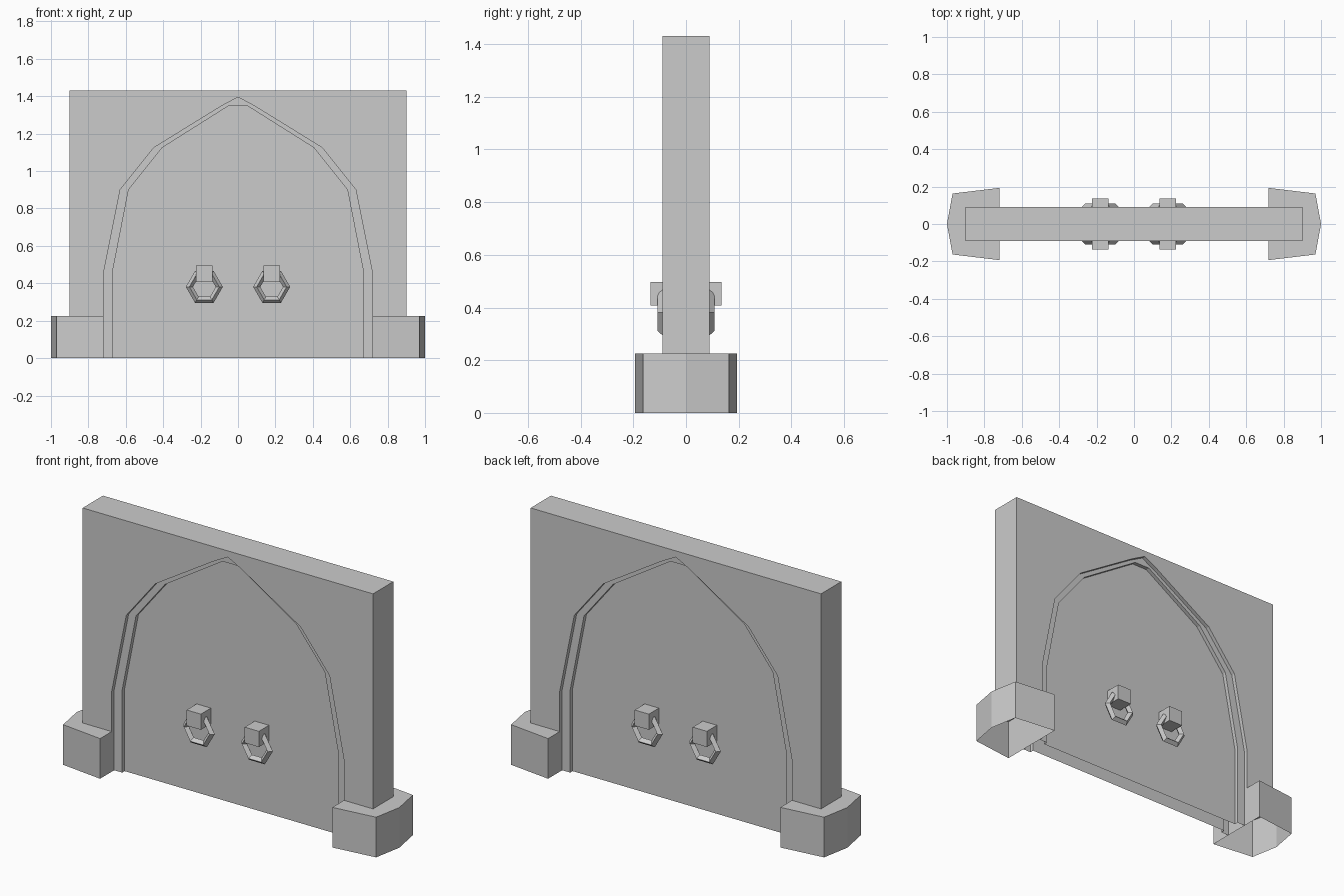
import bpy, bmesh, math

if "Cube" in bpy.data.objects:
    bpy.data.objects.remove(bpy.data.objects["Cube"])

OUTER = [(.72, 0), (.72, .45), (.63, .90), (.45, 1.125), (.085, 1.35)]
INNER = [(.67, 0), (.67, .465), (.585, .90), (.405, 1.125), (.048, 1.35)]
WALL_Y, RIM_Y, DOOR_Y = -.09, -.068, -.046


def flip(points):
    return [(-x, z) for x, z in reversed(points)]


def finish(name, bm, mirror):
    bmesh.ops.remove_doubles(bm, verts=bm.verts, dist=1e-5)
    bmesh.ops.recalc_face_normals(bm, faces=bm.faces)
    mesh = bpy.data.meshes.new(name)
    bm.to_mesh(mesh)
    bm.free()
    ob = bpy.data.objects.new(name, mesh)
    bpy.context.collection.objects.link(ob)
    add_mirror(ob, mirror)
    return ob


def add_mirror(ob, axes):
    m = ob.modifiers.new("mirror", 'MIRROR')
    m.use_axis = ['X' in axes, 'Y' in axes, False]


def face(bm, coords):
    bm.faces.new([bm.verts.new(c) for c in coords])


def strip(bm, a, ya, b, yb):
    for i in range(len(a) - 1):
        face(bm, [(a[i][0], ya, a[i][1]), (a[i+1][0], ya, a[i+1][1]),
                  (b[i+1][0], yb, b[i+1][1]), (b[i][0], yb, b[i][1])])


# Wall with stepped pointed-arch recess, front half mirrored to the back
outer = OUTER + [(0, 1.395)] + flip(OUTER)
inner = INNER + [(0, 1.35)] + flip(INNER)
bm = bmesh.new()
edge = [(.72, .225), (.9, .225), (.9, 1.43), (-.9, 1.43), (-.9, .225), (-.72, .225)]
face(bm, [(x, WALL_Y, z) for x, z in edge + list(reversed(outer[1:-1]))])
strip(bm, edge[1:5], WALL_Y, edge[1:5], 0)
strip(bm, outer, WALL_Y, outer, RIM_Y)
strip(bm, outer, RIM_Y, inner, RIM_Y)
strip(bm, inner, RIM_Y, inner, DOOR_Y)
face(bm, [(x, DOOR_Y, z) for x, z in inner])
finish("arched_wall", bm, 'Y')

# Corner footings, open underneath
plan = [(.72, -.193), (.97, -.163), (1, 0), (.97, .163), (.72, .193)]
bm = bmesh.new()
for (x0, y0), (x1, y1) in zip(plan, plan[1:] + plan[:1]):
    face(bm, [(x0, y0, 0), (x1, y1, 0), (x1, y1, .225), (x0, y0, .225)])
face(bm, [(x, y, .225) for x, y in plan])
finish("footing", bm, 'X')

# Door handle blocks, mirrored to both leaves and both sides
bm = bmesh.new()
bmesh.ops.create_cube(bm, size=1)
for v in bm.verts:
    v.co = (.18 + v.co.x * .088, -.09 + v.co.y * .09, .452 + v.co.z * .088)
finish("handle_block", bm, 'XY')

# Hexagonal pull rings hanging from the blocks
bpy.ops.mesh.primitive_torus_add(major_segments=6, minor_segments=4,
                                 major_radius=.08, minor_radius=.019,
                                 location=(.18, -.09, .381),
                                 rotation=(math.pi / 2, 0, 0))
ring = bpy.context.object
ring.name = "pull_ring"
bpy.ops.object.transform_apply(location=True, rotation=True, scale=True)
bpy.ops.object.shade_flat()
add_mirror(ring, 'XY')
